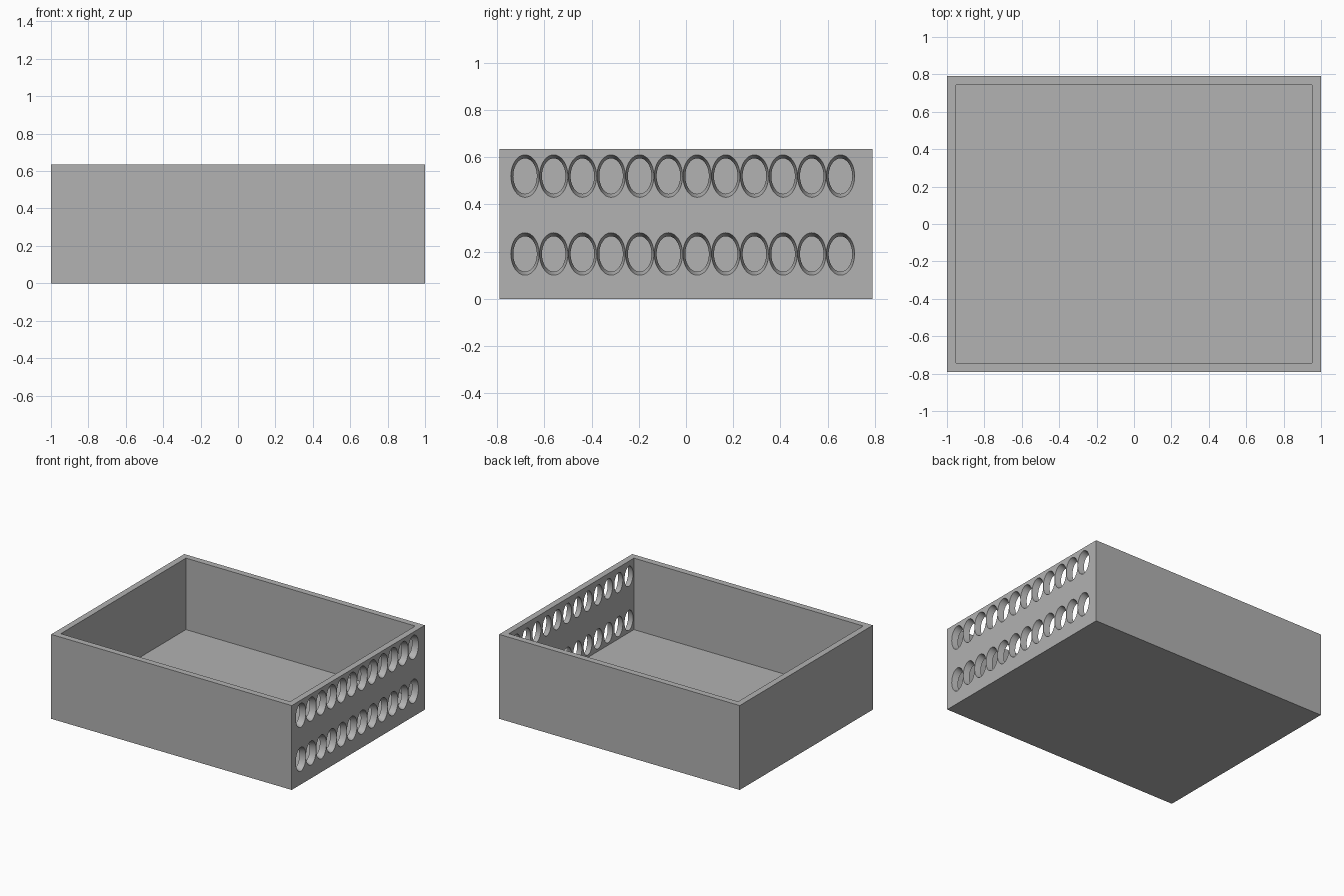
import bpy, bmesh, math
from mathutils import Matrix, Vector

cube = bpy.data.objects.get("Cube")
if cube:
    bpy.data.objects.remove(cube, do_unlink=True)

HALF_X, HALF_Y, HEIGHT = 1.0, 0.79, 0.634
WALL, FLOOR = 0.047, 0.097
HOLES, FIRST_Y, PITCH = 12, -0.682, 0.1215
ROW_HEIGHTS = (0.19, 0.52)
R_OUT, R_IN, STRETCH, OVER = 0.06, 0.05, 1.5, 0.002

grey = bpy.data.materials.new("plain grey")
grey.use_nodes = True
colour = (0.445, 0.445, 0.445, 1)
grey.diffuse_color = colour
grey.node_tree.nodes["Principled BSDF"].inputs["Base Color"].default_value = colour


def make_object(name, bm):
    mesh = bpy.data.meshes.new(name)
    bm.to_mesh(mesh)
    bm.free()
    mesh.materials.append(grey)
    obj = bpy.data.objects.new(name, mesh)
    bpy.context.collection.objects.link(obj)
    return obj


# Open tray: a block with its top inset and sunk to the floor
bm = bmesh.new()
bmesh.ops.create_cube(bm, size=1, matrix=Matrix.Translation((0, 0, HEIGHT / 2))
                      @ Matrix.Diagonal((2 * HALF_X, 2 * HALF_Y, HEIGHT, 1)))
top = max(bm.faces, key=lambda f: f.calc_center_median().z)
bmesh.ops.inset_region(bm, faces=[top], thickness=WALL, use_even_offset=True)
well = bmesh.ops.extrude_face_region(bm, geom=[top])
bmesh.ops.translate(bm, vec=Vector((0, 0, FLOOR - HEIGHT)),
                    verts=[v for v in well["geom"] if isinstance(v, bmesh.types.BMVert)])
if top.is_valid:
    bmesh.ops.delete(bm, geom=[top], context="FACES_ONLY")
bmesh.ops.recalc_face_normals(bm, faces=bm.faces)
tray = make_object("tray", bm)

# Tapered oval cutters for two rows of holes through the side wall
slope = (R_OUT - R_IN) / WALL
bm = bmesh.new()
for z in ROW_HEIGHTS:
    for i in range(HOLES):
        place = (Matrix.Translation((HALF_X - WALL / 2, FIRST_Y + i * PITCH, z))
                 @ Matrix.Diagonal((1, 1, STRETCH, 1))
                 @ Matrix.Rotation(math.pi / 2, 4, "Y"))
        bmesh.ops.create_cone(bm, cap_ends=True, segments=48,
                              radius1=R_IN - slope * OVER, radius2=R_OUT + slope * OVER,
                              depth=WALL + 2 * OVER, matrix=place)
bmesh.ops.recalc_face_normals(bm, faces=bm.faces)
cutter = make_object("hole_cutter", bm)
cutter.hide_render = True

# Cut the holes, then discard the cutter
cut = tray.modifiers.new("holes", "BOOLEAN")
cut.operation, cut.solver, cut.object = "DIFFERENCE", "EXACT", cutter
bpy.ops.object.select_all(action="DESELECT")
tray.select_set(True)
bpy.context.view_layer.objects.active = tray
bpy.ops.object.modifier_apply(modifier=cut.name)
bpy.data.objects.remove(cutter, do_unlink=True)
bpy.ops.object.shade_smooth_by_angle(angle=math.radians(30))
